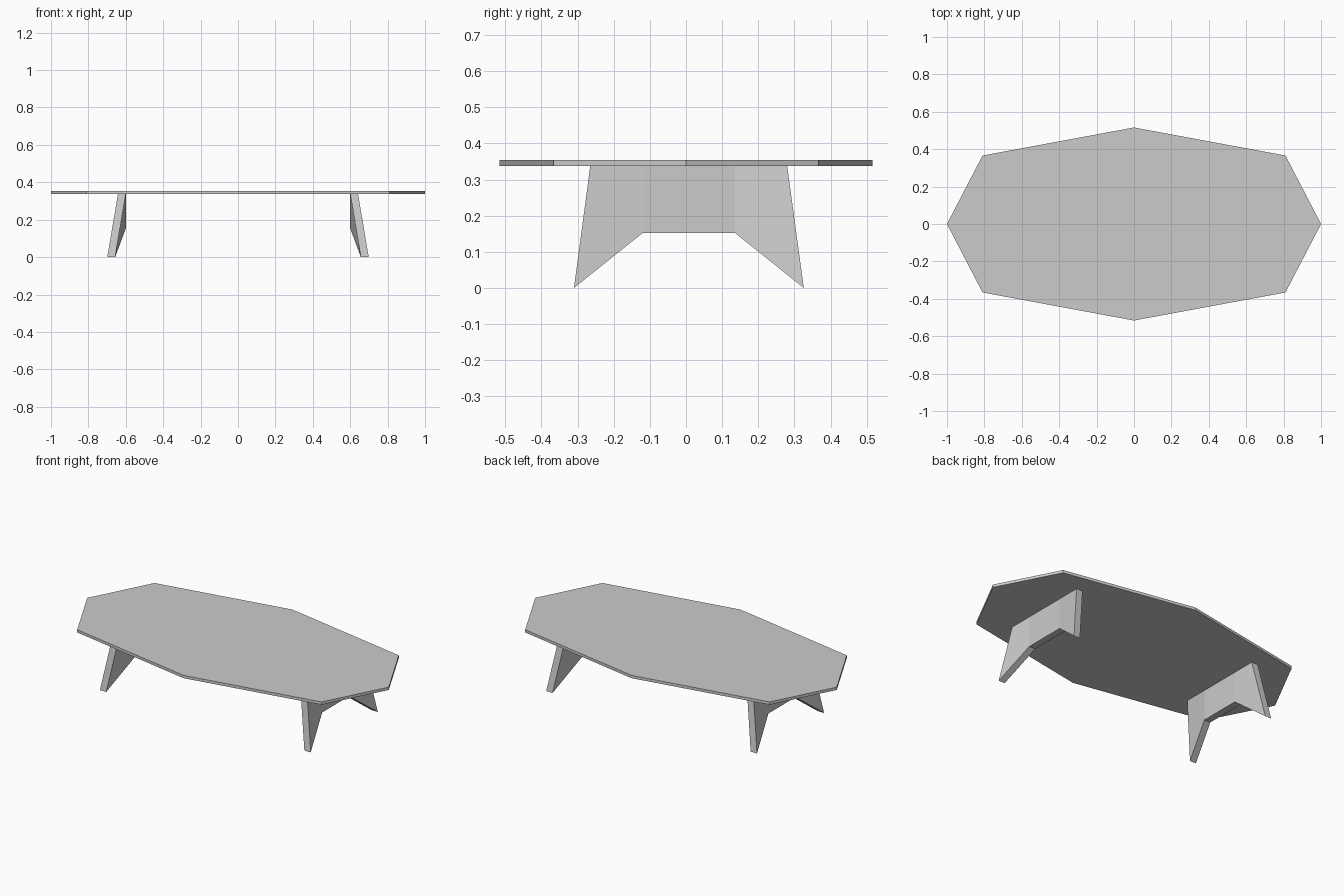
import bpy
import bmesh

cube = bpy.data.objects.get("Cube")
if cube:
    bpy.data.objects.remove(cube, do_unlink=True)

grey = bpy.data.materials.new("plain grey")
grey.use_nodes = True
colour = (0.6, 0.6, 0.6, 1)
grey.diffuse_color = colour
grey.node_tree.nodes["Principled BSDF"].inputs["Base Color"].default_value = colour


def make_object(name, bm):
    bmesh.ops.recalc_face_normals(bm, faces=bm.faces)
    mesh = bpy.data.meshes.new(name)
    bm.to_mesh(mesh)
    bm.free()
    mesh.materials.append(grey)
    obj = bpy.data.objects.new(name, mesh)
    bpy.context.collection.objects.link(obj)
    return obj


UNDER, TOP = 0.337, 0.354

# Tabletop: stretched octagon with a thin edge
outline = [(1, 0), (0.81, 0.366), (0, 0.516), (-0.81, 0.366),
           (-1, 0), (-0.81, -0.366), (0, -0.516), (0.81, -0.366)]
bm = bmesh.new()
face = bm.faces.new([bm.verts.new((x, y, UNDER)) for x, y in outline])
raised = bmesh.ops.extrude_face_region(bm, geom=[face])
bmesh.ops.translate(bm, vec=(0, 0, TOP - UNDER),
                    verts=[v for v in raised["geom"] if isinstance(v, bmesh.types.BMVert)])
make_object("tabletop", bm)


# Leg panel: upright centre with a wing at each end that splays to the floor
def make_leg(name, side):
    # Columns along the panel: (y at top, y at bottom, bottom height, outward splay)
    columns = [(-0.265, -0.31, 0, 0.057), (-0.12, -0.12, 0.152, 0),
               (0.136, 0.136, 0.152, 0), (0.28, 0.326, 0, 0.057)]
    bm = bmesh.new()
    rings = []
    for top_y, low_y, low_z, splay in columns:
        ring = [(0.6, top_y, UNDER), (0.642, top_y, UNDER),
                (0.642 + splay, low_y, low_z), (0.6 + splay, low_y, low_z)]
        rings.append([bm.verts.new((side * x, y, z)) for x, y, z in ring])
    for a, b in zip(rings, rings[1:]):
        for i in range(4):
            j = (i + 1) % 4
            bm.faces.new((a[i], a[j], b[j], b[i]))
    bm.faces.new(rings[0])
    bm.faces.new(rings[-1])
    return make_object(name, bm)


make_leg("left_leg", 1)
make_leg("right_leg", -1)
